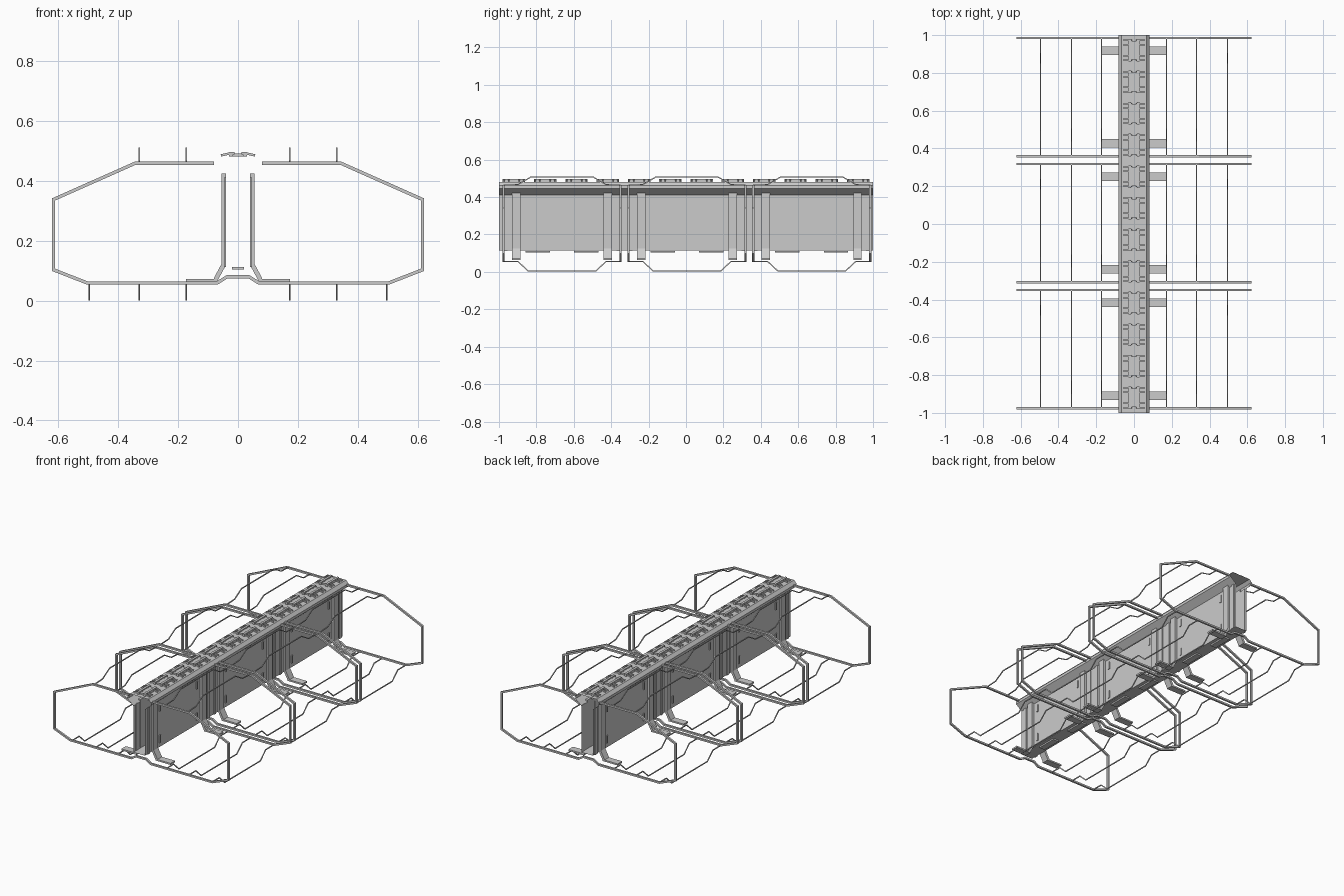
import bpy
from mathutils import Vector

if "Cube" in bpy.data.objects:
    bpy.data.objects.remove(bpy.data.objects["Cube"])

SECTIONS = (0.672, 0.005, -0.663)
HALF = 0.313


def make(name, verts, faces):
    mesh = bpy.data.meshes.new(name)
    mesh.from_pydata(verts, [], faces)
    mesh.validate()
    ob = bpy.data.objects.new(name, mesh)
    bpy.context.collection.objects.link(ob)
    return ob


def offset(path, d):
    """Mitred parallel copy of an open 2D path."""
    pts = [Vector(p) for p in path]
    out = []
    for i, p in enumerate(pts):
        dirs = []
        if i > 0:
            dirs.append((p - pts[i - 1]).normalized())
        if i < len(pts) - 1:
            dirs.append((pts[i + 1] - p).normalized())
        n = [Vector((-v.y, v.x)) for v in dirs]
        m = sum(n, Vector((0, 0))).normalized()
        out.append(p + m * d / m.dot(n[0]))
    return out


def bar(name, path, thick, axis, pos, width):
    """Flat bar following a 2D path, extruded along x or y."""
    a, b = offset(path, thick / 2), offset(path, -thick / 2)
    n = len(path)

    def p3(p, s):
        w = pos + s * width / 2
        return (p[0], w, p[1]) if axis == 'y' else (w, p[0], p[1])
    verts = []
    for i in range(n):
        verts += [p3(a[i], -1), p3(b[i], -1), p3(b[i], 1), p3(a[i], 1)]
    faces = [(0, 1, 2, 3), tuple(4 * (n - 1) + k for k in (3, 2, 1, 0))]
    for i in range(n - 1):
        for k in range(4):
            j = (k + 1) % 4
            faces.append((4 * i + k, 4 * i + 4 + k, 4 * i + 4 + j, 4 * i + j))
    ob = make(name, verts, faces)
    if axis == 'y':
        ob.data.flip_normals()
    return ob


def sheet(name, profile, y0, y1):
    """Thin folded sheet, open at both ends."""
    n = len(profile)
    verts = [(x, y, z) for y in (y0, y1) for x, z in profile]
    return make(name, verts, [(i, i + 1, n + i + 1, n + i) for i in range(n - 1)])


def box(name, x, y, z, sx, sy, sz):
    v = [(x + i * sx / 2, y + j * sy / 2, z + k * sz / 2)
         for i in (-1, 1) for j in (-1, 1) for k in (-1, 1)]
    return make(name, v, [(0, 1, 3, 2), (4, 6, 7, 5), (0, 4, 5, 1),
                          (2, 3, 7, 6), (0, 2, 6, 4), (1, 5, 7, 3)])


def mirrored(path):
    return path + [(-x, z) for x, z in reversed(path)]


# Spine: side panels with floor, and the wider folded top cover
sheet("spine_panels", mirrored([(0.041, 0.41), (0.041, 0.113)]), -1, 1)
sheet("top_cover", mirrored([(0.041, 0.41), (0.083, 0.445), (0.083, 0.462),
                             (0.066, 0.481)]), -1, 1)

# Octagonal hoop frames, open at the cover
hoop = mirrored([(0.08, 0.459), (0.343, 0.459), (0.616, 0.338), (0.616, 0.103),
                 (0.503, 0.059), (0.07, 0.059), (0.036, 0.08)])
for c in SECTIONS:
    for s in (-1, 1):
        bar("hoop_frame", hoop, 0.011, 'y', c + s * HALF, 0.012)

# Lengthwise wires: raised middle on top, dropped middle below
for c in SECTIONS:
    low = [(-HALF, 0.055), (-0.235, 0.055), (-0.18, 0.004)]
    high = [(-HALF, 0.463), (-0.235, 0.467), (-0.165, 0.508)]
    for half, xs, label in ((low, (0.172, 0.33, 0.496), "lower_wire"),
                            (high, (0.172, 0.33), "upper_wire")):
        path = [(c + y, z) for y, z in mirrored(half)]
        for x in xs:
            for s in (-1, 1):
                bar(label, path, 0.006, 'x', s * x, 0.005)

# Strap legs with spread feet, panel slot clips, joint strips, floor pads
for c in SECTIONS:
    for s in (-1, 1):
        for m in (-1, 1):
            y = c + s * 0.245
            bar("strap_leg", [(m * 0.047, 0.425), (m * 0.047, 0.122),
                              (m * 0.075, 0.07)], 0.015, 'y', y, 0.045)
            bar("foot", [(m * 0.066, 0.068), (m * 0.174, 0.068)], 0.01, 'y', y, 0.045)
            box("joint_strip", m * 0.043, c + s * 0.302, 0.262, 0.006, 0.022, 0.3)
            for z in (0.365, 0.165):
                box("panel_clip", m * 0.043, c + s * 0.187, z, 0.006, 0.012, 0.048)
        box("floor_pad", 0, c + s * 0.13, 0.108, 0.04, 0.13, 0.009)

# Row of domed top grips: two rails with sloping fingers on each side
for i in range(12):
    y = -0.92 + i * 1.84 / 11
    box("grip_plate", 0, y, 0.486, 0.034, 0.1, 0.01)
    for m in (-1, 1):
        box("grip_rail", m * 0.023, y, 0.489, 0.014, 0.12, 0.016)
        for dy in (-0.052, -0.028, 0.028, 0.052):
            bar("grip_finger", [(m * 0.012, 0.492), (m * 0.03, 0.491),
                                (m * 0.057, 0.485)], 0.008, 'y', y + dy, 0.008)

# Consistent outward normals
import bmesh
for ob in bpy.context.collection.objects:
    bm = bmesh.new()
    bm.from_mesh(ob.data)
    bmesh.ops.recalc_face_normals(bm, faces=bm.faces)
    bm.to_mesh(ob.data)
    bm.free()
